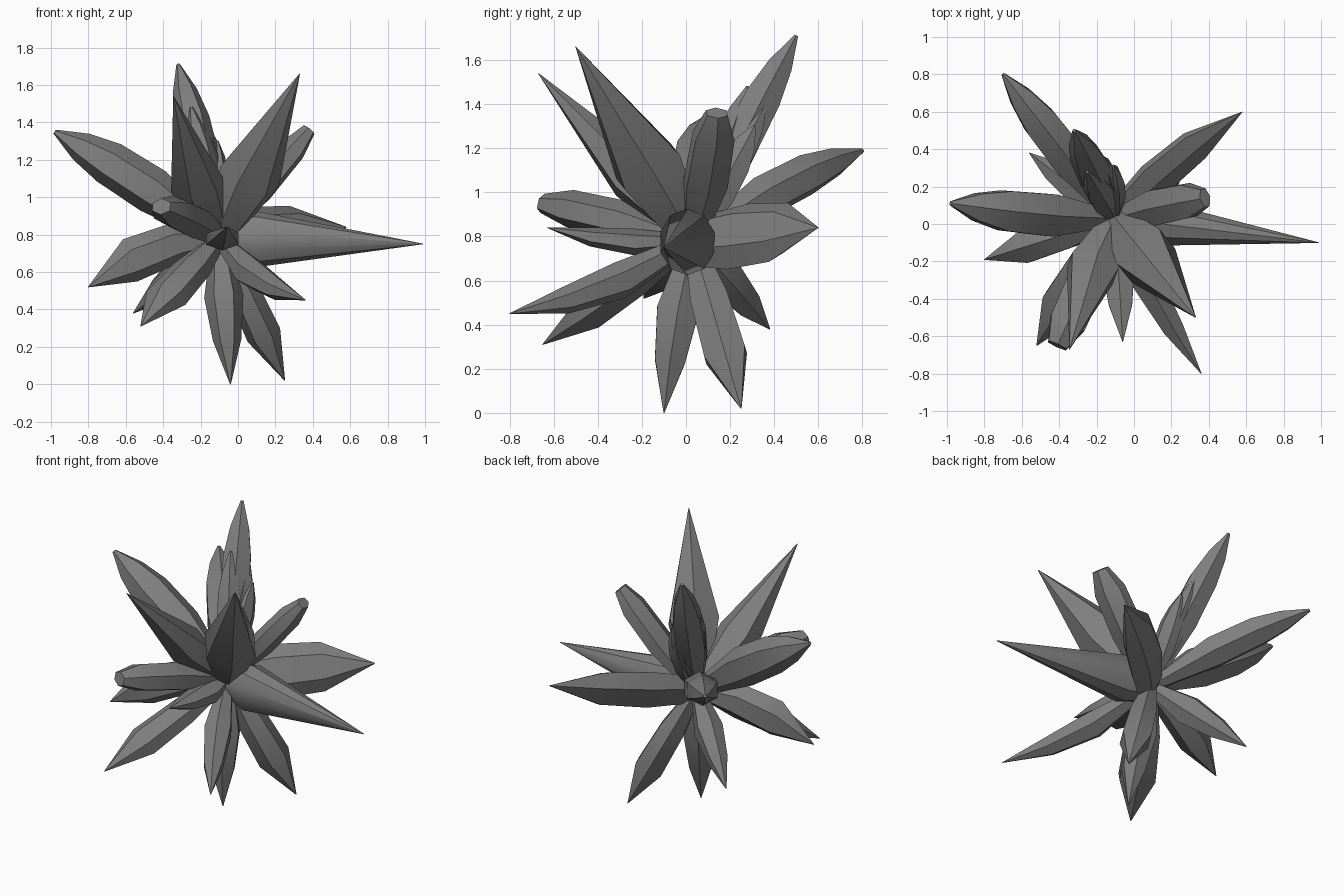
import bpy, bmesh, math
from mathutils import Vector

if "Cube" in bpy.data.objects:
    bpy.data.objects.remove(bpy.data.objects["Cube"])

GREY = (0.21, 0.21, 0.21, 1)
mat = bpy.data.materials.new("grey crystal")
mat.use_nodes = True
mat.diffuse_color = GREY
bsdf = mat.node_tree.nodes["Principled BSDF"]
bsdf.inputs["Base Color"].default_value = GREY
bsdf.inputs["Roughness"].default_value = 0.7

CORE = Vector((-0.1, 0.03, 0.78))
UP, SIDE = Vector((0, 0, 1)), Vector((1, 0, 0))
LEAN = Vector((-0.3, 0.36, 1))

# Profiles: (position along the crystal, share of its full width)
NEEDLE = [(0, 0.65), (0.18, 1), (1, 0.01)]
SPEAR = [(0, 0.45), (0.38, 1), (1, 0.01)]
BLADE = [(0, 0.4), (0.4, 1), (0.7, 0.72), (1, 0.02)]
LEAF = [(0, 0.4), (0.35, 0.9), (0.68, 1), (1, 0.02)]
SLAB = [(0, 0.75), (0.33, 1), (0.65, 0.9), (1, 0.01)]
SHARD = [(0, 0.35), (0.4, 1), (0.67, 0.95), (0.84, 0.65), (1, 0.1)]
BLUNT = [(0, 0.45), (0.45, 1), (0.82, 0.95), (1, 0.5)]


def crystal(name, tip, tall, wide, profile, hint=UP, bend=(0, 0, 0), sides=6):
    """Lofted crystal from the core to the tip; tall is the half width along hint."""
    axis = Vector(tip) - CORE
    across = axis.cross(hint).normalized()
    along = across.cross(axis).normalized()
    bm = bmesh.new()
    rings = []
    for t, share in profile:
        mid = CORE + axis * t + Vector(bend) * math.sin(math.pi * t)
        ring = []
        for k in range(sides):
            a = math.tau * k / sides
            ring.append(bm.verts.new(mid + along * (tall * share * math.cos(a))
                                     + across * (wide * share * math.sin(a))))
        rings.append(ring)
    for low, high in zip(rings, rings[1:]):
        for k in range(sides):
            n = (k + 1) % sides
            bm.faces.new((low[k], low[n], high[n], high[k]))
    bm.faces.new(rings[0])
    bm.faces.new(rings[-1])
    bmesh.ops.recalc_face_normals(bm, faces=bm.faces)
    mesh = bpy.data.meshes.new(name)
    bm.to_mesh(mesh)
    bm.free()
    mesh.materials.append(mat)
    obj = bpy.data.objects.new(name, mesh)
    bpy.context.collection.objects.link(obj)
    bpy.ops.object.select_all(action="DESELECT")
    obj.select_set(True)
    bpy.context.view_layer.objects.active = obj
    bpy.ops.object.shade_smooth_by_angle(angle=math.radians(35))


# Upper crystals
crystal("right_upper_crystal", (-0.98, 0.11, 1.35), 0.125, 0.13, SHARD, bend=(0, -0.015, 0.025))
crystal("back_upper_crystal", (-0.32, 0.5, 1.71), 0.1, 0.1, SHARD, SIDE, bend=(0, 0, 0.02))
crystal("front_upper_right_crystal", (-0.345, -0.67, 1.54), 0.12, 0.15, SPEAR, bend=(-0.03, 0, 0))
crystal("front_upper_left_crystal", (0.33, -0.5, 1.66), 0.17, 0.17, SPEAR)
crystal("left_upper_crystal", (0.38, 0.14, 1.36), 0.075, 0.11, BLUNT, bend=(0, 0.01, 0))
crystal("back_right_crystal", (-0.7, 0.8, 1.19), 0.1, 0.11, SHARD, bend=(0, 0, 0.03))

# Middle crystals
crystal("left_needle", (0.99, -0.1, 0.75), 0.15, 0.13, NEEDLE, sides=10)
crystal("back_left_blade", (0.58, 0.6, 0.84), 0.165, 0.08, SLAB, LEAN, bend=(-0.02, 0.02, 0))
crystal("front_right_crystal", (-0.41, -0.65, 0.95), 0.09, 0.12, BLUNT, bend=(0, 0, 0.015))
crystal("front_crystal", (-0.06, -0.63, 0.84), 0.06, 0.1, BLADE, bend=(0, 0, -0.03))
crystal("right_crystal", (-0.8, -0.19, 0.52), 0.12, 0.1, LEAF, bend=(0, 0, 0.07))

# Lower crystals
crystal("front_lower_left_crystal", (0.36, -0.8, 0.45), 0.085, 0.09, BLADE, bend=(-0.02, 0, -0.05))
crystal("front_lower_right_crystal", (-0.52, -0.65, 0.31), 0.085, 0.125, LEAF)
crystal("back_lower_right_crystal", (-0.56, 0.38, 0.38), 0.1, 0.09, BLADE)
crystal("bottom_front_crystal", (-0.04, -0.1, 0), 0.105, 0.11, BLADE, SIDE, bend=(0, -0.015, 0))
crystal("bottom_back_crystal", (0.25, 0.25, 0.02), 0.095, 0.11, LEAF, SIDE)

# Small crystals clustered against the back upper one
crystal("small_crystal_tall", (-0.25, 0.28, 1.48), 0.08, 0.08, SHARD, SIDE)
crystal("small_crystal_back", (-0.17, 0.36, 1.4), 0.07, 0.08, SHARD, SIDE)
crystal("small_crystal_left", (-0.11, 0.31, 1.3), 0.06, 0.09, SHARD, SIDE)
